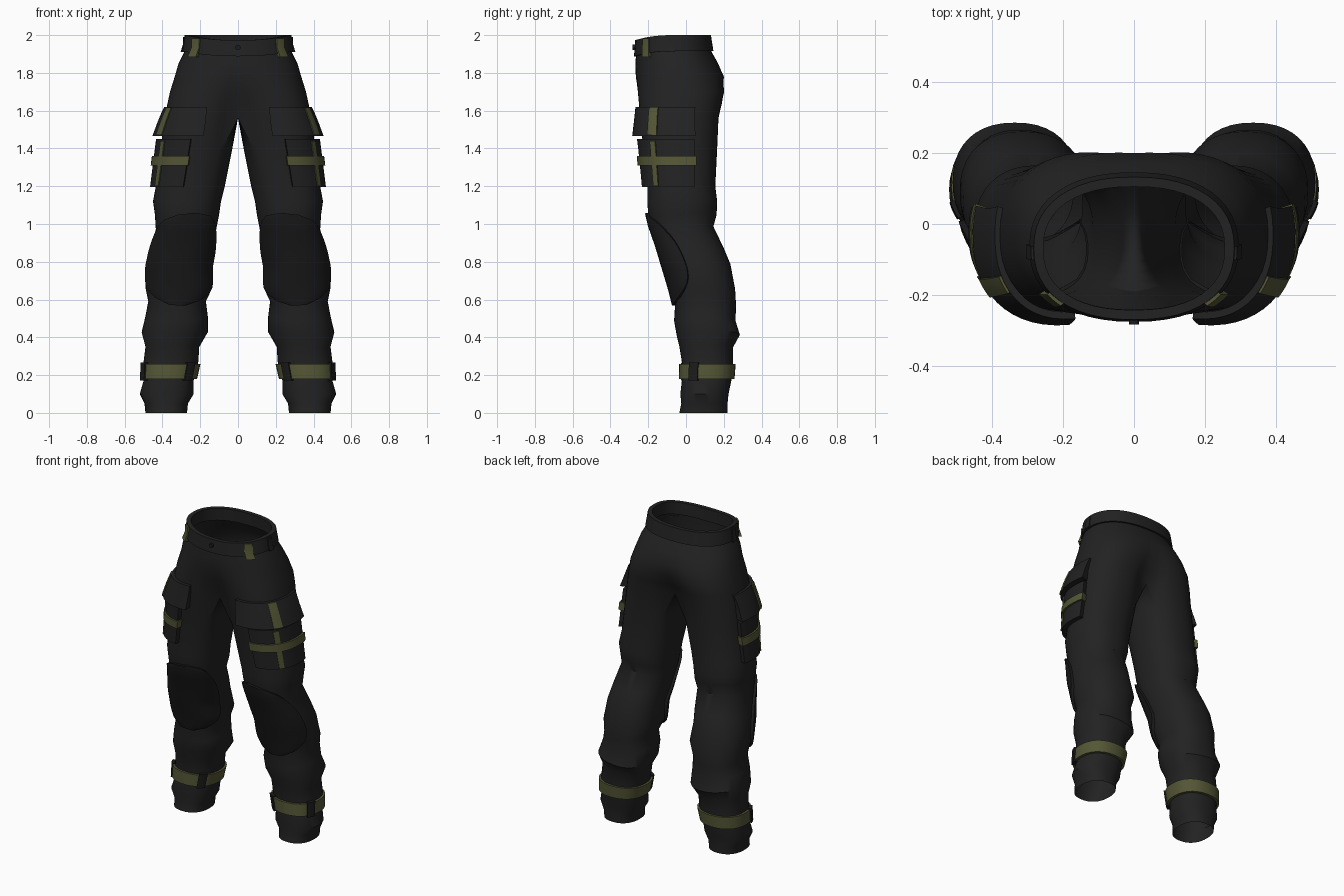
import bpy, bmesh
from math import sin, cos, pi, radians, copysign
from mathutils import Vector

cube = bpy.data.objects.get("Cube")
if cube:
    bpy.data.objects.remove(cube)


def material(name, color):
    mat = bpy.data.materials.new(name)
    mat.use_nodes = True
    rgba = (*color, 1)
    mat.diffuse_color = rgba
    mat.node_tree.nodes["Principled BSDF"].inputs["Base Color"].default_value = rgba
    return mat


fabric = material("charcoal fabric", (.016, .016, .016))
padding = material("black padding", (.011, .011, .011))
webbing = material("olive webbing", (.09, .094, .036))

# Section table: height, inner x, outer x, front y, back y
SECTIONS = [
    (1.93, 0, .275, -.262, .125), (1.85, 0, .315, -.268, .17),
    (1.78, 0, .335, -.27, .205), (1.7, 0, .36, -.265, .212),
    (1.63, 0, .375, -.255, .195), (1.56, 0, .39, -.245, .172),
    (1.4, .03, .41, -.225, .165), (1.2, .07, .435, -.205, .155),
    (1.12, .09, .45, -.205, .165), (1.05, .1, .44, -.2, .162),
    (.98, .115, .435, -.185, .145), (.86, .13, .465, -.145, .2),
    (.78, .145, .48, -.12, .235), (.66, .135, .49, -.08, .26),
    (.58, .17, .475, -.058, .265), (.5, .16, .49, -.063, .262),
    (.42, .16, .51, -.05, .285), (.35, .205, .49, -.035, .25),
    (.27, .21, .5, -.022, .25), (.17, .235, .5, -.022, .24),
    (.1, .235, .52, -.03, .225), (.05, .265, .495, -.025, .22),
    (0, .27, .49, -.035, .22),
]
CROTCH = 1.56


def section(z):
    """Blend the two table rows around a height."""
    if z >= SECTIONS[0][0]:
        return SECTIONS[0][1:]
    for high, low in zip(SECTIONS, SECTIONS[1:]):
        if z >= low[0]:
            k = (z - low[0]) / (high[0] - low[0])
            return [b + (a - b) * k for a, b in zip(high[1:], low[1:])]
    return SECTIONS[-1][1:]


def soft(v):
    return copysign(abs(v) ** .87, v)


def oval(left, right, front, back, t, z):
    x = (left + right) / 2 + (right - left) / 2 * soft(sin(t))
    y = (front + back) / 2 - (back - front) / 2 * soft(cos(t))
    return Vector((x, y, z))


def leg(t, z):
    sag = .012 * sin(2 * t + 9 * z) if .3 < z < 1.1 else 0
    return oval(*section(z), t, z) + Vector((0, 0, sag))


def hip(t, z):
    _, outer, front, back = section(z)
    return oval(-outer, outer, front, back, t, z)


def make(name, rows, mat, mirror=True, keep=lambda r, c: True):
    """Skin a grid of points, optionally mirrored to the other side."""
    bm = bmesh.new()
    grid = [[bm.verts.new(p) for p in row] for row in rows]
    for r in range(len(grid) - 1):
        for c in range(len(grid[r]) - 1):
            if keep(r, c):
                bm.faces.new((grid[r][c], grid[r][c + 1],
                              grid[r + 1][c + 1], grid[r + 1][c]))
    bmesh.ops.remove_doubles(bm, verts=bm.verts, dist=.0005)
    loose = [v for v in bm.verts if not v.link_faces]
    bmesh.ops.delete(bm, geom=loose, context='VERTS')
    bmesh.ops.recalc_face_normals(bm, faces=bm.faces)
    mesh = bpy.data.meshes.new(name)
    bm.to_mesh(mesh)
    bm.free()
    for face in mesh.polygons:
        face.use_smooth = True
    mesh.set_sharp_from_angle(angle=radians(40))
    mesh.materials.append(mat)
    obj = bpy.data.objects.new(name, mesh)
    bpy.context.collection.objects.link(obj)
    if mirror:
        obj.modifiers.new("mirror", 'MIRROR')
    return obj


def patch(name, mat, surf, angles, heights, low, high, nt=10, nz=4,
          width=lambda v: 1):
    """A raised panel over a surface; its rim folds down into the surface."""
    mid = radians(sum(angles) / 2)
    half = radians(angles[1] - angles[0]) / 2
    rows = []
    for r in range(-1, nz + 2):
        v = min(max(r, 0), nz) / nz
        z = heights[0] + (heights[1] - heights[0]) * v
        row = []
        for c in range(-1, nt + 2):
            u = min(max(c, 0), nt) / nt * 2 - 1
            t = mid + half * u * width(2 * v - 1)
            rim = r in (-1, nz + 1) or c in (-1, nt + 1)
            lift = -.006 if rim else low + (high - low) * v
            row.append(surf(t, z) + Vector((sin(t), -cos(t), 0)) * lift)
        rows.append(row)
    return make(name, rows, mat)


# Trousers: open arcs above the crotch, closed leg rings below
ARC, INSEAM = 30, 10
rows = []
for z, *_ in SECTIONS:
    blend = min(max((1.8 - z) / (1.8 - CROTCH), 0), 1)
    row = []
    for c in range(ARC + INSEAM + 1):
        u = c / ARC
        p = hip(pi * min(u, 1), z).lerp(leg(pi * (1.5 * u - .25), z), blend)
        if z >= CROTCH and (c == 0 or c >= ARC):
            p.x = 0
        row.append(p)
    rows.append(row)
split = [s[0] for s in SECTIONS].index(CROTCH)
make("trousers", rows, fabric, keep=lambda r, c: c < ARC or r >= split)

# Waistband, dipping at the front
rows = []
for lift, z in [(0, 1.915), (.012, 1.915), (.007, 2), (-.02, 2), (-.022, 1.92)]:
    ring = []
    for c in range(49):
        t = 2 * pi * c / 48
        dip = .027 * max(cos(t), 0) ** 2
        ring.append(hip(t, z) + Vector((sin(t) * lift, -cos(t) * lift, -dip)))
    rows.append(ring)
make("waistband", rows, fabric, mirror=False)

# Belt loops and button
patch("front_belt_loops", webbing, hip, (42, 55), (1.885, 1.982), .021, .017, 4, 2)
patch("side_belt_loops", fabric, hip, (83, 91), (1.91, 1.99), .019, .015, 3, 2)
bpy.ops.mesh.primitive_cylinder_add(vertices=12, radius=.014, depth=.012,
                                    location=(0, -.276, 1.935),
                                    rotation=(pi / 2, 0, 0))
button = bpy.context.object
button.name = "waist_button"
button.data.materials.append(padding)

# Cargo pockets with flaps and webbing
patch("cargo_pockets", fabric, leg, (8, 107), (1.195, 1.45), .03, .03, 16, 5)
patch("pocket_flaps", fabric, leg, (-5, 107), (1.465, 1.62), .052, .014, 16, 4)
patch("pocket_cross_straps", webbing, leg, (6, 109), (1.31, 1.36), .041, .041, 16, 1)
patch("pocket_upright_straps", webbing, leg, (49, 58), (1.2, 1.44), .037, .037, 4, 5)
patch("flap_straps", webbing, leg, (50, 64), (1.47, 1.618), .058, .021, 4, 4)

# Knee pads with rounded ends
patch("knee_pads", padding, leg, (-76, 76), (.58, 1.055), .016, .016, 20, 20,
      width=lambda v: max(1 - abs(v) ** 2.6, .02) ** .45)

# Ankle straps and their buckles
patch("ankle_straps", webbing, leg, (0, 360), (.18, .258), .016, .014, 36, 2)
for name, angles in (("outer_buckles", (54, 74)), ("inner_buckles", (-50, -30))):
    patch(name, padding, leg, angles, (.172, .266), .024, .022, 4, 2)
